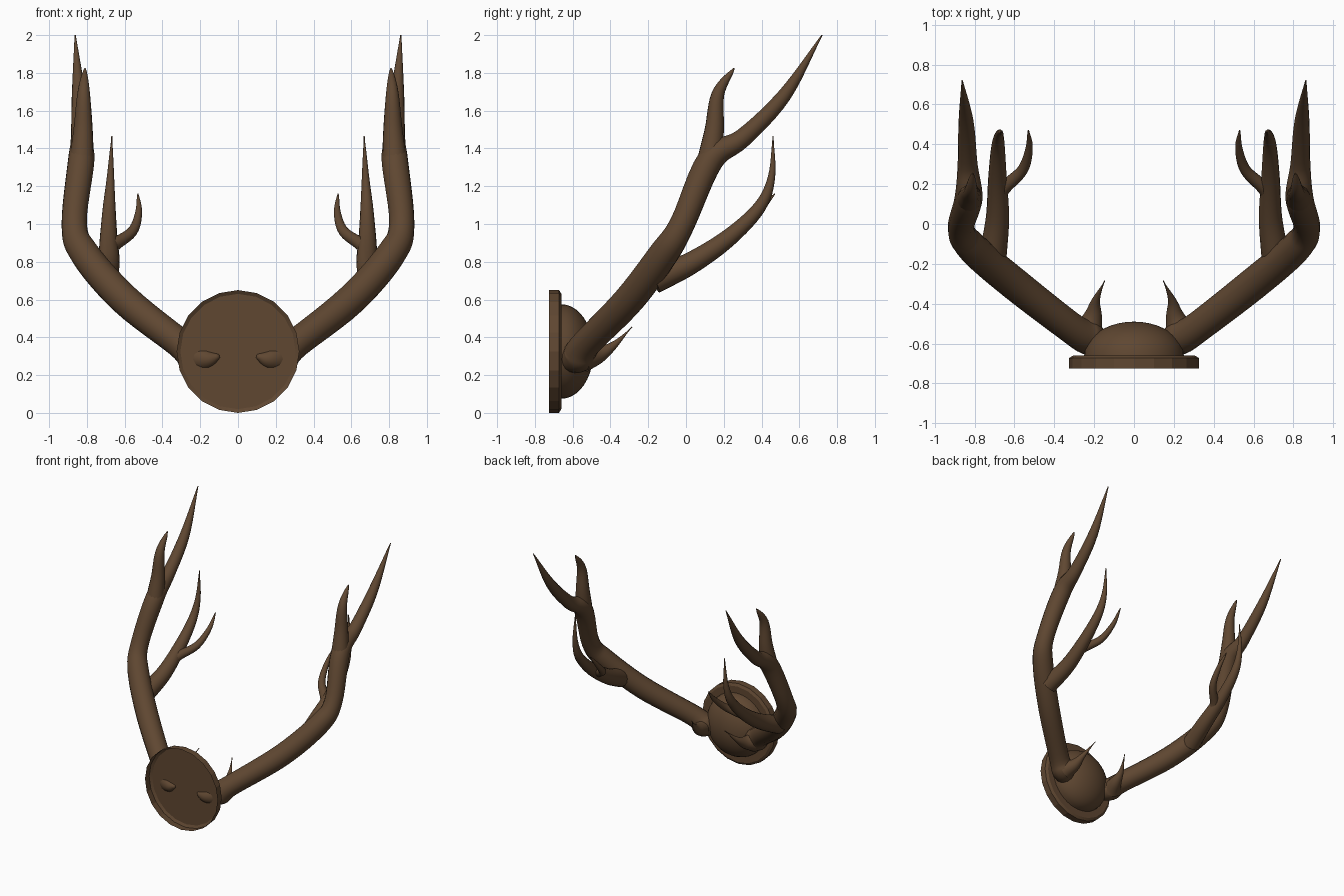
import bpy, bmesh, math
from mathutils import Vector

if "Cube" in bpy.data.objects:
    bpy.data.objects.remove(bpy.data.objects["Cube"])

brown = bpy.data.materials.new("antler brown")
brown.diffuse_color = (0.115, 0.063, 0.031, 1)
brown.use_nodes = True
brown.node_tree.nodes["Principled BSDF"].inputs["Base Color"].default_value = brown.diffuse_color


def make_object(name, bm, angle):
    bmesh.ops.remove_doubles(bm, verts=bm.verts, dist=0.0001)
    bmesh.ops.recalc_face_normals(bm, faces=bm.faces)
    me = bpy.data.meshes.new(name)
    bm.to_mesh(me)
    bm.free()
    ob = bpy.data.objects.new(name, me)
    bpy.context.collection.objects.link(ob)
    me.materials.append(brown)
    bpy.ops.object.select_all(action='DESELECT')
    bpy.context.view_layer.objects.active = ob
    ob.select_set(True)
    bpy.ops.object.shade_smooth_by_angle(angle=math.radians(angle))


def lathe(name, profile, sides, angle):
    """Revolve (radius, y) points round the y axis."""
    bm = bmesh.new()
    vs = [bm.verts.new((r, y, 0.325)) for r, y in profile]
    es = [bm.edges.new(p) for p in zip(vs, vs[1:])]
    bmesh.ops.spin(bm, geom=vs + es, cent=(0, 0, 0.325), axis=(0, 1, 0),
                   angle=math.tau, steps=sides)
    make_object(name, bm, angle)


def spline(pts, steps=6):
    """Catmull-Rom curve through points of any dimension."""
    p = [Vector(q) for q in pts]
    p = [2 * p[0] - p[1]] + p + [2 * p[-1] - p[-2]]
    out = []
    for a, b, c, d in zip(p, p[1:], p[2:], p[3:]):
        for t in (i / steps for i in range(steps)):
            out.append(0.5 * (2 * b + (c - a) * t + (2 * a - 5 * b + 4 * c - d) * t * t
                              + (3 * b - a - 3 * c + d) * t ** 3))
    return out + [p[-2]]


def tube(name, path, radii, side, sides=16):
    """Round branch along a path, mirrored by side."""
    path = [Vector((q[0] * side, q[1], q[2])) for q in path]
    bm = bmesh.new()
    rings, u = [], Vector((0, 0, 1))
    for i, (q, r) in enumerate(zip(path, radii)):
        t = (path[min(i + 1, len(path) - 1)] - path[max(i - 1, 0)]).normalized()
        u = (u - t * u.dot(t)).normalized()
        v = t.cross(u)
        rings.append([bm.verts.new(q + max(r, 0.003) * (u * math.cos(a) + v * math.sin(a)))
                      for a in (math.tau * k / sides for k in range(sides))])
    for a, b in zip(rings, rings[1:]):
        for k in range(sides):
            n = (k + 1) % sides
            bm.faces.new((a[k], a[n], b[n], b[k]))
    bm.faces.new(rings[0])
    bm.faces.new(rings[-1])
    make_object(name, bm, 60)


# Wall mount: open-backed shallow dish with chamfered rim
lathe("mount_plate", [(0.325, -0.725), (0.325, -0.672), (0.305, -0.66), (0, -0.66)], 20, 15)
# Dome on the mount
lathe("mount_dome", [(0.25 * math.cos(a), -0.66 + 0.17 * math.sin(a))
                     for a in (math.pi / 20 * i for i in range(11))], 40, 30)

# Main beam path with radius as fourth value
beam = [(0.10, -0.665, 0.30, 0.01), (0.16, -0.635, 0.285, 0.055),
        (0.23, -0.57, 0.30, 0.088), (0.31, -0.525, 0.37, 0.078),
        (0.60, -0.30, 0.60, 0.082), (0.81, -0.12, 0.84, 0.079),
        (0.867, -0.02, 1.0, 0.067), (0.83, 0.13, 1.34, 0.07),
        (0.835, 0.30, 1.455, 0.05), (0.843, 0.52, 1.68, 0.037),
        (0.862, 0.72, 2.0, 0.003)]

# Tines: base radius, taper power, path
tines = {
    "upper_tine": (0.065, 0.6, [(0.828, 0.125, 1.34), (0.82, 0.15, 1.5),
                                (0.817, 0.17, 1.69), (0.81, 0.255, 1.825)]),
    "middle_tine": (0.07, 0.8, [(0.71, -0.17, 0.70), (0.685, 0.03, 0.795),
                                (0.685, 0.23, 0.93), (0.682, 0.39, 1.09),
                                (0.675, 0.453, 1.25), (0.668, 0.461, 1.465)]),
    "inner_tine": (0.042, 0.6, [(0.685, 0.08, 0.83), (0.66, 0.17, 0.885),
                                (0.56, 0.27, 0.96), (0.526, 0.38, 1.06),
                                (0.53, 0.47, 1.16)]),
    "brow_tine": (0.075, 1.2, [(0.23, -0.54, 0.29), (0.205, -0.46, 0.31),
                               (0.19, -0.38, 0.36), (0.147, -0.285, 0.455)]),
}

# Both antlers, left mirrored from right
for side, label in ((1, "right"), (-1, "left")):
    path = spline(beam)
    tube(label + "_main_beam", path, [q[3] for q in path], side)
    for name, (base, power, pts) in tines.items():
        path = spline(pts)
        radii = [base * (1 - i / (len(path) - 1)) ** power for i in range(len(path))]
        tube(f"{label}_{name}", path, radii, side)
